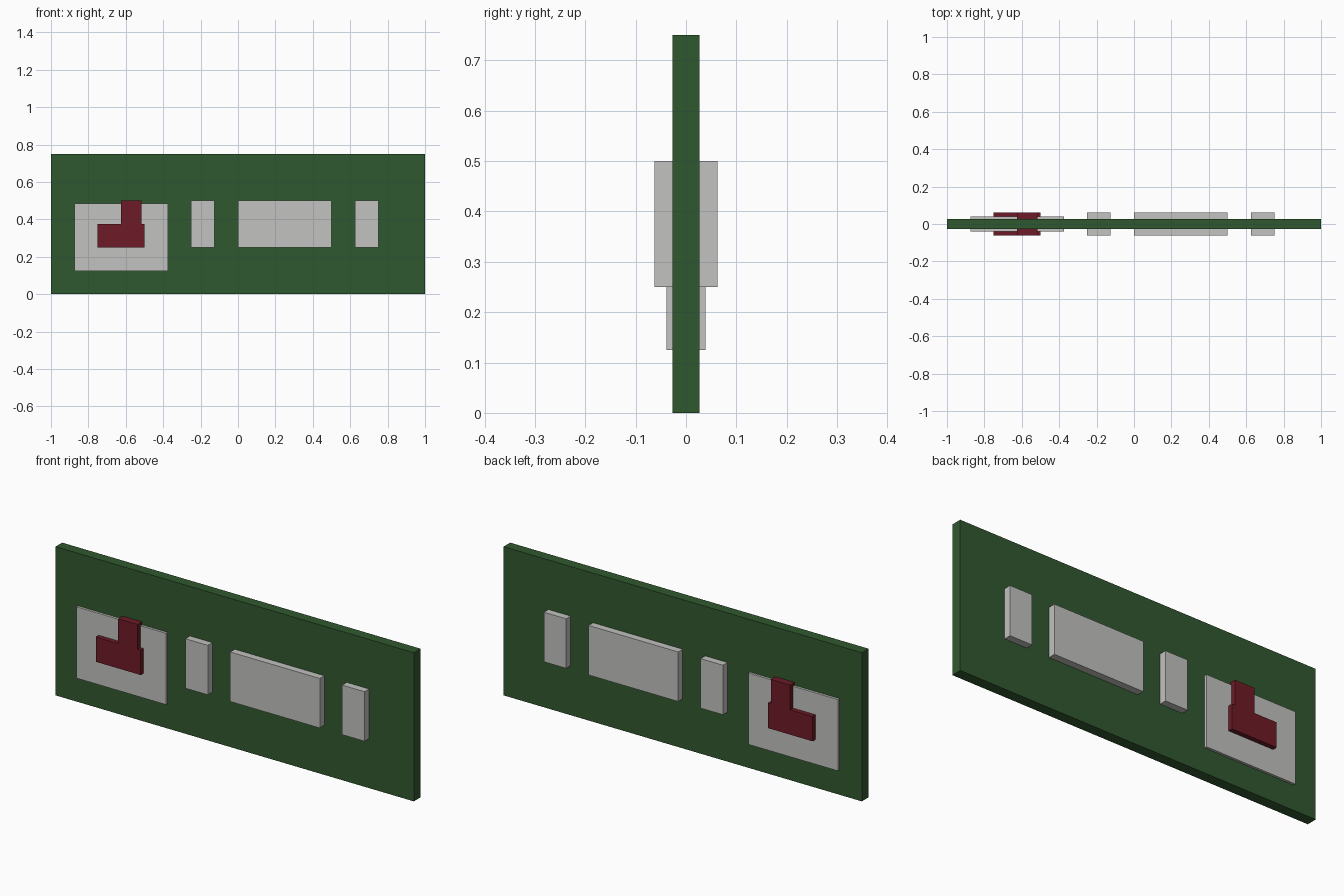
import bpy

if "Cube" in bpy.data.objects:
    bpy.data.objects.remove(bpy.data.objects["Cube"])


def material(name, rgb):
    m = bpy.data.materials.new(name)
    m.diffuse_color = (*rgb, 1.0)
    m.use_nodes = True
    m.node_tree.nodes["Principled BSDF"].inputs["Base Color"].default_value = m.diffuse_color
    return m


GREEN = material("dark_green", (0.030, 0.098, 0.028))
GREY = material("light_grey", (0.539, 0.539, 0.527))
RED = material("dark_red", (0.156, 0.011, 0.020))


def slab(name, x0, x1, z0, z1, half_depth, mat):
    """Box centred on y = 0, so it shows equally on front and back."""
    bpy.ops.mesh.primitive_cube_add(size=1, location=((x0 + x1) / 2, 0, (z0 + z1) / 2))
    ob = bpy.context.object
    ob.name = name
    ob.scale = (x1 - x0, 2 * half_depth, z1 - z0)
    bpy.ops.object.transform_apply(location=False, rotation=False, scale=True)
    ob.data.materials.append(mat)
    return ob


# Main board
slab("board", -1, 1, 0, 0.75, 0.0265, GREEN)

# Thin backing panel, standing proud on both faces
slab("backing_panel", -0.875, -0.375, 0.125, 0.485, 0.039, GREY)

# Red emblem: wide base and narrow upright
slab("emblem_base", -0.75, -0.5, 0.25, 0.375, 0.0625, RED)
slab("emblem_upright", -0.625, -0.517, 0.375, 0.5, 0.0625, RED)

# Row of raised grey blocks
for name, x0, x1 in (("left_block", -0.25, -0.125),
                     ("middle_block", 0, 0.5),
                     ("right_block", 0.625, 0.75)):
    slab(name, x0, x1, 0.25, 0.5, 0.0625, GREY)
